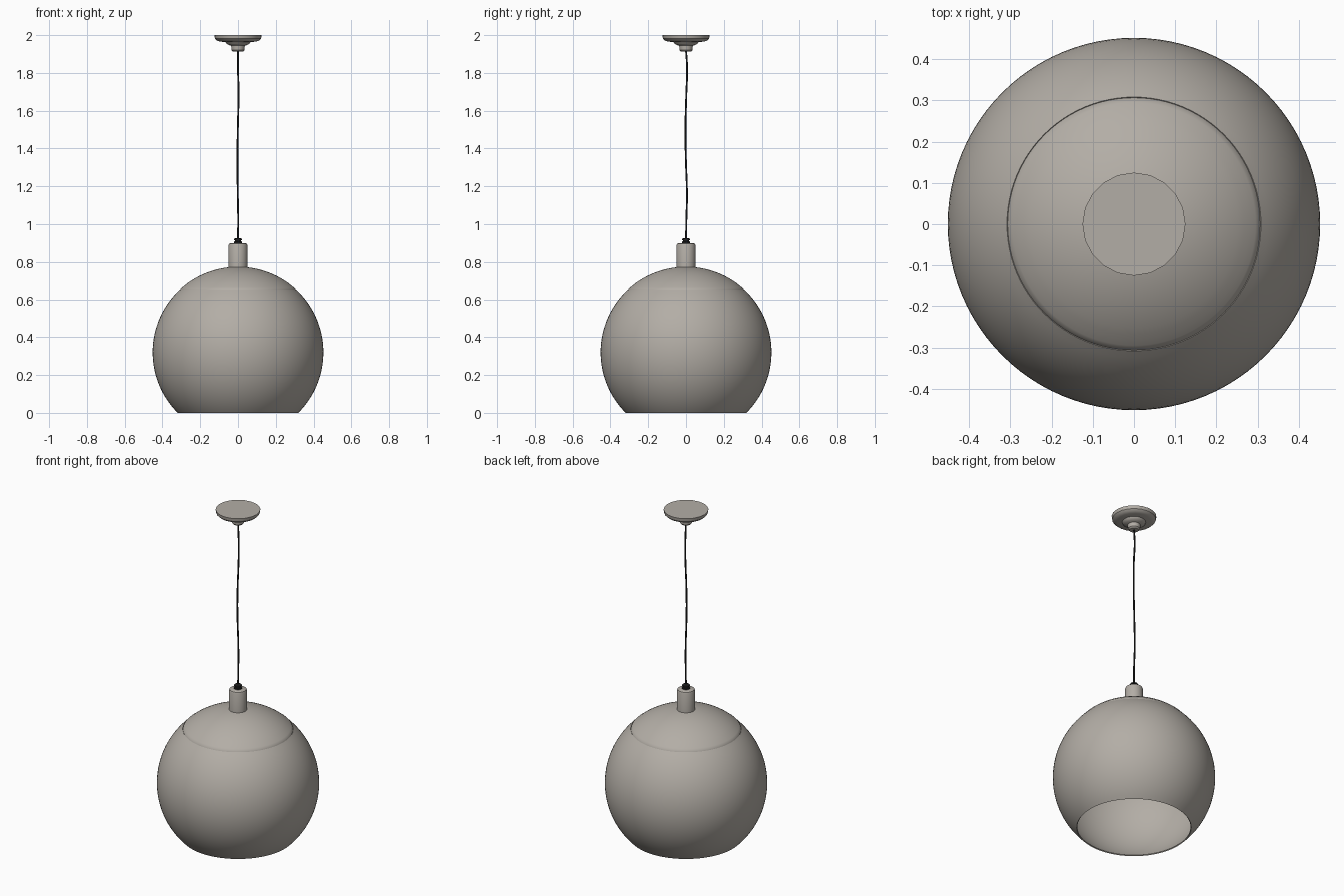
import bpy, math
from mathutils import Vector

cube = bpy.data.objects.get("Cube")
if cube:
    bpy.data.objects.remove(cube, do_unlink=True)


def material(name, rgb):
    m = bpy.data.materials.new(name)
    m.use_nodes = True
    m.diffuse_color = (*rgb, 1)
    m.node_tree.nodes["Principled BSDF"].inputs["Base Color"].default_value = (*rgb, 1)
    return m


GREY = material("warm grey", (0.45, 0.42, 0.38))
BLACK = material("black cord", (0.015, 0.015, 0.015))


def lathe(name, profile, mat, sides, angle=35):
    """Spin a (radius, height) profile around z; radius 0 makes a pole."""
    verts, faces, rings = [], [], []
    for r, z in profile:
        n = sides if r > 0 else 1
        rings.append(range(len(verts), len(verts) + n))
        for i in range(n):
            a = 2 * math.pi * i / sides
            verts.append((r * math.cos(a), r * math.sin(a), z))
    for low, high in zip(rings, rings[1:]):
        for i in range(sides):
            j = (i + 1) % sides
            quad = [low[i % len(low)], low[j % len(low)],
                    high[j % len(high)], high[i % len(high)]]
            faces.append(list(dict.fromkeys(quad)))
    mesh = bpy.data.meshes.new(name)
    mesh.from_pydata(verts, [], faces)
    mesh.materials.append(mat)
    obj = bpy.data.objects.new(name, mesh)
    bpy.context.collection.objects.link(obj)
    bpy.ops.object.select_all(action="DESELECT")
    obj.select_set(True)
    bpy.context.view_layer.objects.active = obj
    bpy.ops.object.shade_smooth_by_angle(angle=math.radians(angle))
    return obj


def arc(radius, centre, start, end, steps):
    """Points on a sphere outline, by elevation in degrees."""
    span = [math.radians(start + (end - start) * i / steps) for i in range(steps + 1)]
    return [(radius * math.cos(a), centre + radius * math.sin(a)) for a in span]


# Globe shade: thin shell, open below, with a lip under the cap
R, MID = 0.452, 0.32
RIM, SEAM = -45.1, 47
inner = arc(R - 0.006, MID, 84, RIM, 40)
outer = arc(R, MID, RIM, SEAM, 32)
lathe("globe_shade", inner + outer + [(0.3, 0.642)], GREY, 96)

# Cap: shallow dome whose edge rolls down into the seam
cap = [(0.298, 0.64), (0.307, 0.648), (0.304, 0.657), (0.295, 0.666), (0.28, 0.678)]
lathe("shade_cap", cap + arc(R + 0.003, MID, 54, 84, 14), GREY, 96)

# Stem above the shade
lathe("stem", [(0.05, 0.76), (0.05, 0.888), (0.047, 0.896), (0.04, 0.9), (0, 0.9)], GREY, 32)

# Cord grip with two collars
lathe("cord_grip", [(0.022, 0.898), (0.022, 0.908), (0.015, 0.91), (0.015, 0.914),
                    (0.021, 0.916), (0.021, 0.923), (0.008, 0.927), (0, 0.927)], BLACK, 20)

# Ceiling canopy with flange and neck
lathe("ceiling_canopy", [(0, 1.912), (0.026, 1.912), (0.034, 1.92), (0.036, 1.944),
                         (0.05, 1.948), (0.062, 1.956), (0.066, 1.963), (0.095, 1.966),
                         (0.112, 1.971), (0.122, 1.981), (0.125, 2.0), (0, 2.0)], GREY, 20)

# Cord: slightly wavy hanging wire
path = [(0, 0, 0.92), (0.001, 0.002, 1.03), (-0.001, 0.005, 1.15), (-0.003, -0.001, 1.35),
        (-0.001, -0.003, 1.5), (0.003, 0.002, 1.7), (0, 0.006, 1.82), (0, 0, 1.92)]
curve = bpy.data.curves.new("cord", "CURVE")
curve.dimensions = "3D"
curve.bevel_depth = 0.005
curve.bevel_resolution = 2
curve.resolution_u = 6
spline = curve.splines.new("BEZIER")
spline.bezier_points.add(len(path) - 1)
for point, co in zip(spline.bezier_points, path):
    point.co = Vector(co)
    point.handle_left_type = point.handle_right_type = "AUTO"
curve.materials.append(BLACK)
bpy.context.collection.objects.link(bpy.data.objects.new("cord", curve))
